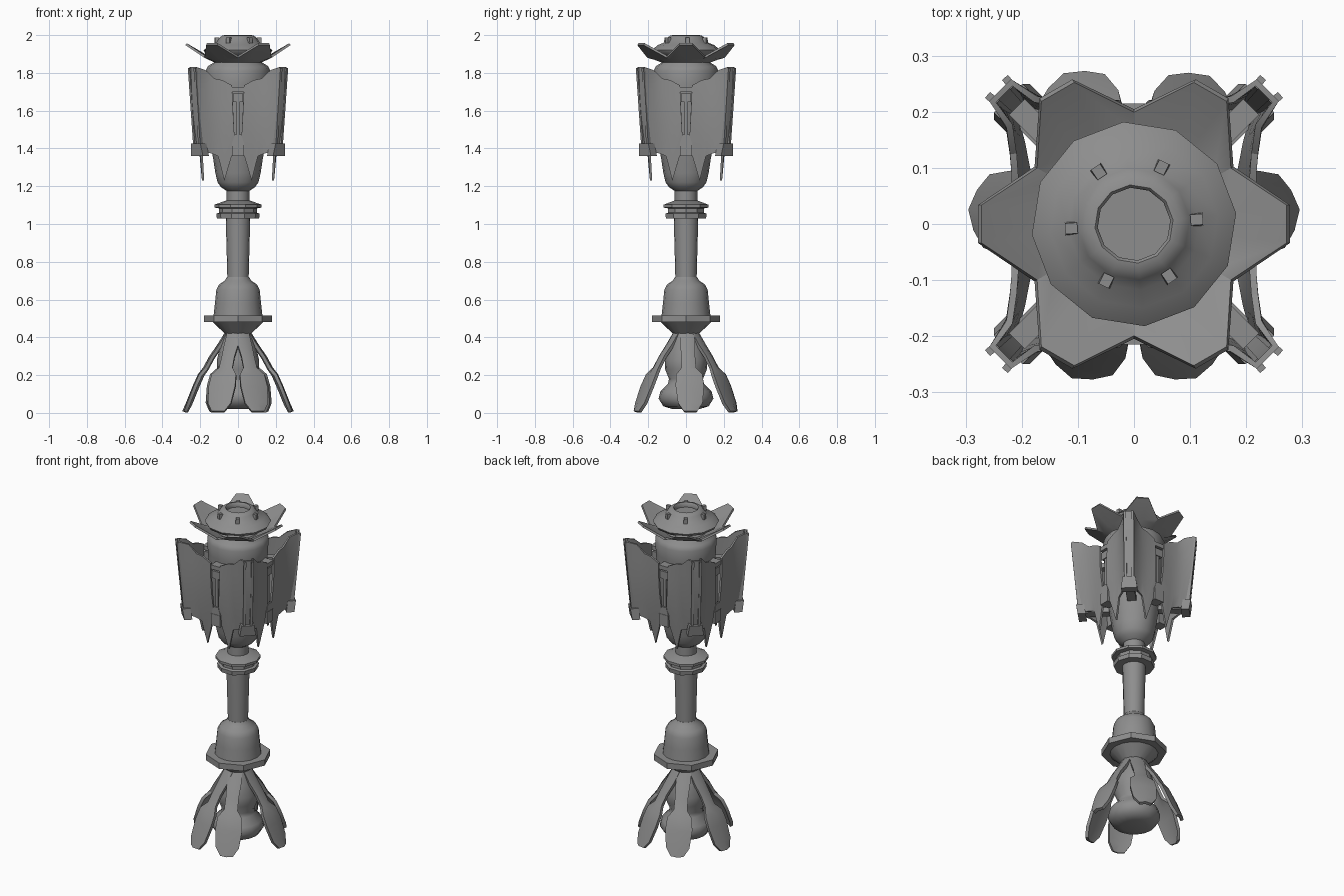
import bpy, bmesh, math
from mathutils import Vector, Matrix

if "Cube" in bpy.data.objects:
    bpy.data.objects.remove(bpy.data.objects["Cube"])

metal = bpy.data.materials.new("grey metal")
metal.diffuse_color = (0.27, 0.27, 0.27, 1)
metal.use_nodes = True
metal.node_tree.nodes["Principled BSDF"].inputs["Base Color"].default_value = metal.diffuse_color


def finish(name, bm, angle=35, thick=0.0, offset=0.0):
    bmesh.ops.recalc_face_normals(bm, faces=bm.faces)
    me = bpy.data.meshes.new(name)
    bm.to_mesh(me)
    bm.free()
    ob = bpy.data.objects.new(name, me)
    bpy.context.collection.objects.link(ob)
    me.materials.append(metal)
    bpy.ops.object.select_all(action='DESELECT')
    ob.select_set(True)
    bpy.context.view_layer.objects.active = ob
    if thick:
        mod = ob.modifiers.new("thickness", 'SOLIDIFY')
        mod.thickness = thick
        mod.offset = offset
        bpy.ops.object.modifier_apply(modifier=mod.name)
    bpy.ops.object.shade_smooth_by_angle(angle=math.radians(angle))
    return ob


def lathe(name, profile, sides, turn=0.0, angle=35):
    bm = bmesh.new()
    rings = []
    for r, z in profile:
        rings.append([bm.verts.new((r * math.cos(a), r * math.sin(a), z)) for a in
                      (math.radians(turn) + i * math.tau / sides for i in range(sides))])
    for a, b in zip(rings, rings[1:]):
        for i in range(sides):
            j = (i + 1) % sides
            bm.faces.new((a[i], a[j], b[j], b[i]))
    bm.faces.new(rings[0][::-1])
    bm.faces.new(rings[-1])
    return finish(name, bm, angle)


def grid(name, rows, thick, angle=35, offset=0.0, closed=False):
    """Sheet through rows of points."""
    bm = bmesh.new()
    vs = [[bm.verts.new(p) for p in row] for row in rows]
    for a, b in zip(vs, vs[1:]):
        n = len(a)
        for i in range(n if closed else n - 1):
            j = (i + 1) % n
            bm.faces.new((a[i], a[j], b[j], b[i]))
    return finish(name, bm, angle, thick, offset)


def block(name, deg, r, z0, z1, width, depth, r_top=None, taper=1.0):
    """Box standing at radius r in direction deg, optionally leaning to r_top."""
    r_top = r if r_top is None else r_top
    bm = bmesh.new()
    bmesh.ops.create_cube(bm, size=1)
    for v in bm.verts:
        up = v.co.z > 0
        k = taper if up else 1.0
        v.co = Vector((v.co.x * depth + (r_top if up else r), v.co.y * width * k, z1 if up else z0))
    bm.transform(Matrix.Rotation(math.radians(deg), 4, 'Z'))
    return finish(name, bm, 20)


# Central column
lathe("base_bulb", [(0.07, 0.02), (0.12, 0.035), (0.145, 0.075), (0.135, 0.115), (0.095, 0.155),
                    (0.09, 0.18), (0.11, 0.23), (0.112, 0.28), (0.095, 0.35), (0.07, 0.42),
                    (0.135, 0.482)], 16, 0, 50)
lathe("lower_flange", [(0.13, 0.48), (0.18, 0.48), (0.18, 0.515), (0.13, 0.515)], 8)
lathe("lower_cup", [(0.13, 0.51), (0.122, 0.58), (0.115, 0.65), (0.10, 0.68), (0.07, 0.70),
                    (0.058, 0.72)], 16, 0, 45)
lathe("shaft", [(0.056, 0.70), (0.065, 1.035)], 16)
lathe("collar_lower", [(0.06, 1.03), (0.112, 1.03), (0.115, 1.055), (0.10, 1.06), (0.10, 1.085)], 10)
lathe("collar_upper", [(0.10, 1.083), (0.125, 1.087), (0.125, 1.102), (0.062, 1.125)], 10)
lathe("head_body", [(0.06, 1.11), (0.06, 1.175), (0.09, 1.195), (0.108, 1.22), (0.12, 1.27),
                    (0.132, 1.35), (0.15, 1.44), (0.16, 1.60), (0.168, 1.74), (0.172, 1.81),
                    (0.16, 1.835), (0.12, 1.86), (0.11, 1.89)], 16, 0, 45)

# Domed cap with a sunken centre and six studs
lathe("cap_dome", [(0.10, 1.87), (0.175, 1.905), (0.183, 1.92), (0.15, 1.947), (0.118, 1.96),
                   (0.10, 1.985), (0.085, 1.997), (0.07, 2.0), (0.065, 1.995), (0.065, 1.972)],
      12, 6, 45)
for i in range(6):
    block("cap_stud", 4 + 60 * i, 0.112, 1.95, 1.987, 0.024, 0.022, taper=0.8)

# Six-pointed crown collar under the dome
outer, mid, inner = [], [], []
for i in range(6):
    for da, r, z in ((-30, 0.202, 1.885), (-7, 0.277, 1.952), (7, 0.277, 1.952)):
        a = math.radians(60 * i + da)
        c, s = math.cos(a), math.sin(a)
        outer.append((r * c, r * s, z))
        mid.append((0.165 * c, 0.165 * s, 1.875 if da == -30 else 1.88))
        inner.append((0.10 * c, 0.10 * s, 1.85))
grid("crown_collar", [inner, mid, outer], 0.012, 25, closed=True)

# Six spreading legs with wide feet
leg_path = [(0.06, 0.425, 0.036), (0.10, 0.36, 0.038), (0.145, 0.295, 0.034), (0.178, 0.235, 0.036),
            (0.205, 0.20, 0.068), (0.232, 0.14, 0.074), (0.268, 0.05, 0.064), (0.288, 0.006, 0.034)]
for deg in (5, 63, 115, 175, 248, 292):
    rot = Matrix.Rotation(math.radians(deg), 3, 'Z')
    rows = [[rot @ Vector((r - (0.012 if k else 0), k * w, z)) for k in (-1, 0, 1)]
            for r, z, w in leg_path]
    grid("leg", rows, 0.018, 30)

# Four corner armour panels: each column is top x, y, z then bottom x, y, z
half = [((0.218, 0.252, 1.83), (0.192, 0.212, 1.385)),
        ((0.175, 0.222, 1.815), (0.145, 0.20, 1.375)),
        ((0.125, 0.215, 1.77), (0.105, 0.192, 1.36)),
        ((0.085, 0.212, 1.762), (0.072, 0.185, 1.23)),
        ((0.032, 0.212, 1.735), (0.016, 0.20, 1.42))]
cols = [(a, b) for a, b in reversed(half)]
cols += [((a[1], a[0], a[2]), (b[1], b[0], b[2])) for a, b in half]
for q in range(4):
    rot = Matrix.Rotation(math.radians(90 * q), 3, 'Z')
    rows = []
    for k in range(6):
        t = k / 5
        row = []
        for a, b in cols:
            p = Vector(a).lerp(Vector(b), t)
            bulge = 1 + 0.04 * math.sin(math.pi * t)
            row.append(rot @ Vector((p.x * bulge, p.y * bulge, p.z)))
        rows.append(row)
    grid("armour_panel", rows, 0.012, 30)

    # Corner rails, bracket and struts holding the panel
    d = 45 + 90 * q
    for side in (-3.6, 3.6):
        block("corner_rail", d + side, 0.298, 1.40, 1.825, 0.014, 0.022, r_top=0.337)
    block("corner_bracket", d, 0.285, 1.36, 1.425, 0.09, 0.045, r_top=0.295, taper=0.8)
    block("panel_strut", d, 0.21, 1.375, 1.405, 0.05, 0.15)
    block("panel_strut_upper", d, 0.22, 1.66, 1.69, 0.04, 0.15)

    # Small fittings in the gaps between panels
    f = 90 * q
    block("gap_clip", f, 0.185, 1.645, 1.69, 0.055, 0.05)
    block("gap_clip_top", f, 0.185, 1.70, 1.725, 0.065, 0.06)
    block("gap_rod", f, 0.19, 1.45, 1.66, 0.018, 0.03)
    block("gap_latch", f, 0.185, 1.36, 1.43, 0.062, 0.06)
    block("gap_latch_tip", f, 0.185, 1.43, 1.475, 0.062, 0.055, taper=0.5)
